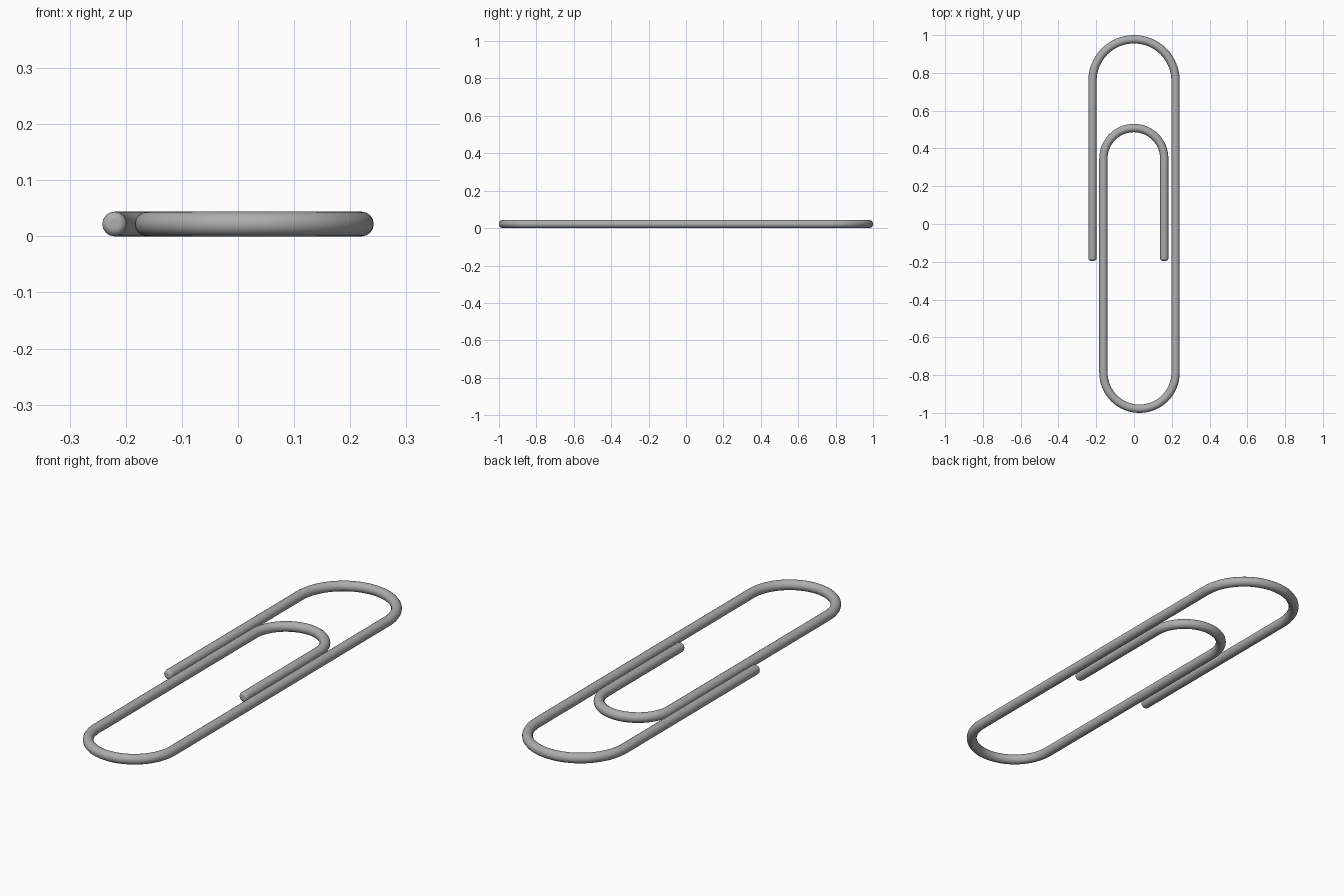
import bpy
from math import cos, sin, pi

cube = bpy.data.objects.get("Cube")
if cube:
    bpy.data.objects.remove(cube, do_unlink=True)

WIRE = 0.022      # wire radius
ROUND = 0.014     # rounding of the cut ends
TIP = -0.195      # y of both wire ends
LEFT, INNER_LEFT, INNER_RIGHT, RIGHT = -0.22, -0.162, 0.16, 0.22
END = 1 - WIRE    # centreline reach at front and back


def bend(x_from, x_to, reach, side, steps=32):
    """Half circle from one straight run to the next, peaking at y = reach."""
    mid, r = (x_from + x_to) / 2, abs(x_to - x_from) / 2
    start = 0 if x_from > mid else pi
    turn = pi if (start == 0) == (side > 0) else -pi
    y = reach - side * r
    angles = [start + turn * i / steps for i in range(steps + 1)]
    return [(mid + r * cos(a), y + r * sin(a), WIRE) for a in angles]


def rounded_tip(x, steps=6):
    """Wire end whose radius grows from a small flat to full width."""
    angles = [pi / 2 * i / steps for i in range(steps + 1)]
    return [(x, TIP + ROUND * (1 - cos(a)), WIRE - ROUND + ROUND * sin(a))
            for a in angles]


# Centreline: outer end, back bend, front bend, inner bend, inner end
path = rounded_tip(LEFT)
path += bend(LEFT, RIGHT, END, 1)
path += bend(RIGHT, INNER_LEFT, -END, -1)
path += bend(INNER_LEFT, INNER_RIGHT, 0.508, 1)
path += reversed(rounded_tip(INNER_RIGHT))

# Round wire swept along the centreline
curve = bpy.data.curves.new("bent_wire", "CURVE")
curve.dimensions = "3D"
curve.bevel_depth = 1.0
curve.bevel_resolution = 6
curve.use_fill_caps = True
spline = curve.splines.new("POLY")
spline.points.add(len(path) - 1)
for point, (x, y, radius) in zip(spline.points, path):
    point.co = (x, y, WIRE, 1)
    point.radius = radius
wire = bpy.data.objects.new("bent_wire", curve)
bpy.context.collection.objects.link(wire)

# Plain grey metal
color = (0.42, 0.42, 0.42, 1)
steel = bpy.data.materials.new("steel_grey")
steel.use_nodes = True
steel.diffuse_color = color
steel.node_tree.nodes["Principled BSDF"].inputs["Base Color"].default_value = color
curve.materials.append(steel)

# Turn into a smooth mesh
bpy.ops.object.select_all(action="DESELECT")
wire.select_set(True)
bpy.context.view_layer.objects.active = wire
bpy.ops.object.convert(target="MESH")
bpy.ops.object.shade_smooth_by_angle(angle=pi / 4)
